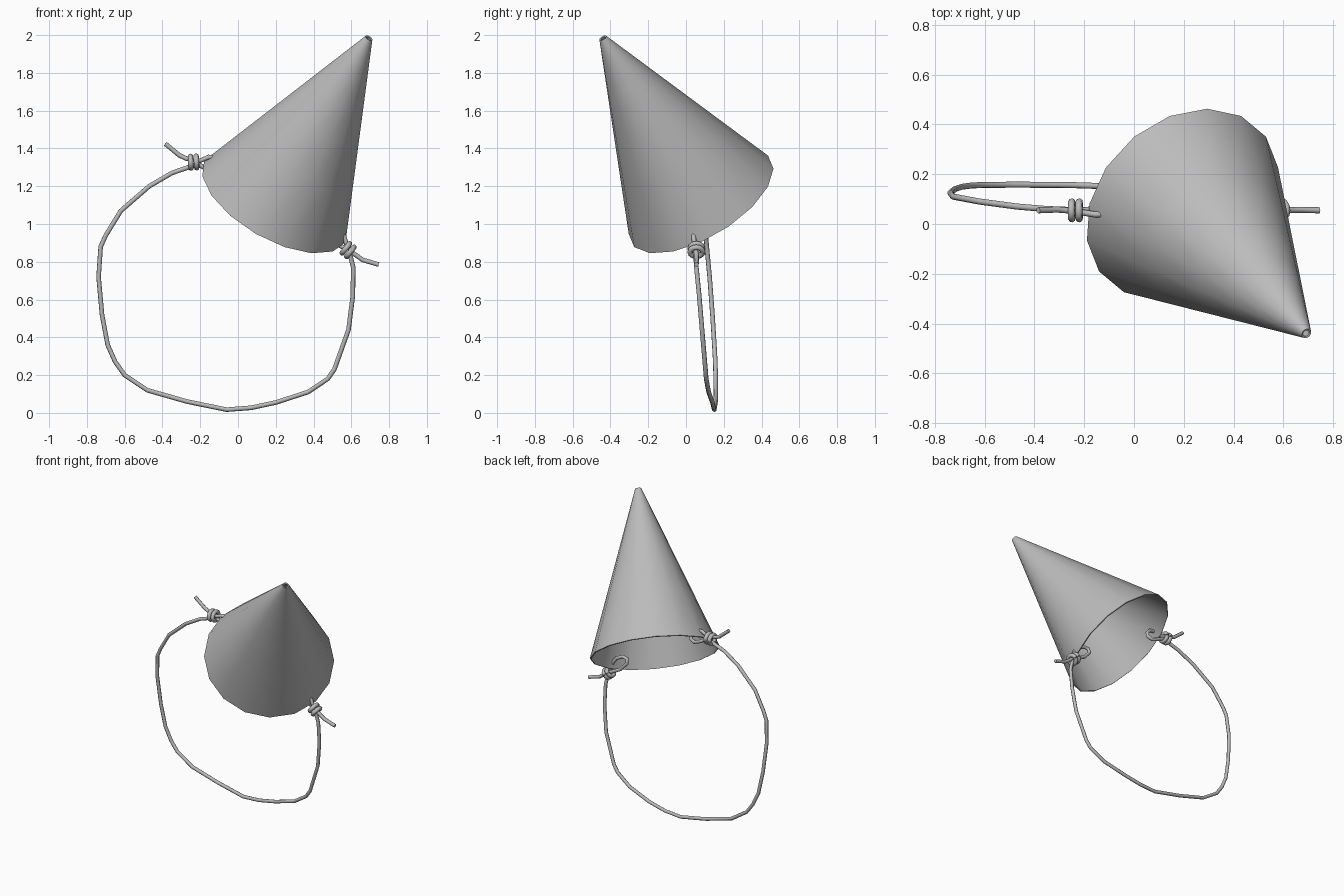
import bpy, bmesh, math
from mathutils import Matrix, Vector

if "Cube" in bpy.data.objects:
    bpy.data.objects.remove(bpy.data.objects["Cube"])

grey = bpy.data.materials.new("plain grey")
grey.diffuse_color = (0.5, 0.5, 0.5, 1)
grey.use_nodes = True
grey.node_tree.nodes["Principled BSDF"].inputs["Base Color"].default_value = grey.diffuse_color


def frame(origin, axis, side):
    """Matrix whose z follows axis and whose x leans towards side."""
    n = Vector(axis).normalized()
    u = Vector(side)
    u = (u - n * u.dot(n)).normalized()
    v = n.cross(u)
    m = Matrix((u, v, n)).transposed().to_4x4()
    m.translation = origin
    return m


def cord(name, points, radius=0.0122):
    """Thin cord swept along straight pieces."""
    cu = bpy.data.curves.new(name, 'CURVE')
    cu.dimensions = '3D'
    cu.bevel_depth = radius
    cu.bevel_resolution = 2
    cu.use_fill_caps = True
    sp = cu.splines.new('POLY')
    sp.points.add(len(points) - 1)
    for p, co in zip(sp.points, points):
        p.co = (*co, 1)
    sp.use_smooth = True
    ob = bpy.data.objects.new(name, cu)
    ob.data.materials.append(grey)
    bpy.context.collection.objects.link(ob)


# Leaning hollow cone of thin card, open at the rim and the tiny tip
base, tip = Vector((0.195, 0.08, 1.12)), Vector((0.693, -0.44, 1.985))
axis = tip - base
place = frame(base, axis, (0, 1, 0))
SIDES, R0, R1 = 16, 0.432, 0.021
bm = bmesh.new()
rings = []
for t in (0, 0.3, 0.52, 0.68, 0.8, 0.88, 0.94, 1):
    r = R0 + (R1 - R0) * t
    rings.append([bm.verts.new(place @ Vector((r * math.cos(a), r * math.sin(a), axis.length * t)))
                  for a in (k * math.tau / SIDES for k in range(SIDES))])
for lo, hi in zip(rings, rings[1:]):
    for k in range(SIDES):
        j = (k + 1) % SIDES
        bm.faces.new((lo[k], lo[j], hi[j], hi[k]))
me = bpy.data.meshes.new("hat_cone")
bm.to_mesh(me)
bm.free()
me.materials.append(grey)
hat = bpy.data.objects.new("hat_cone", me)
bpy.context.collection.objects.link(hat)
card = hat.modifiers.new("card", 'SOLIDIFY')
card.thickness = 0.008
card.offset = -1
bpy.context.view_layer.objects.active = hat
hat.select_set(True)
bpy.ops.object.modifier_apply(modifier="card")
bpy.ops.object.shade_smooth_by_angle(angle=math.radians(40))

# Long chin string hanging between the two knots
cord("chin_string", [
    (-0.22, 0.055, 1.315), (-0.35, 0.06, 1.27), (-0.47, 0.07, 1.20), (-0.62, 0.09, 1.07),
    (-0.70, 0.105, 0.94), (-0.727, 0.11, 0.88), (-0.738, 0.125, 0.72), (-0.72, 0.14, 0.52),
    (-0.69, 0.15, 0.36), (-0.65, 0.155, 0.27), (-0.60, 0.157, 0.20), (-0.48, 0.158, 0.12),
    (-0.27, 0.157, 0.06), (-0.06, 0.15, 0.017), (0.07, 0.147, 0.027), (0.20, 0.14, 0.055),
    (0.37, 0.12, 0.11), (0.475, 0.107, 0.18), (0.51, 0.103, 0.23), (0.585, 0.085, 0.44),
    (0.608, 0.07, 0.62), (0.61, 0.055, 0.77), (0.59, 0.05, 0.85)])

# Loops threaded through the hat wall and under the rim, ending in loose tails
cord("left_tail_loop", [
    (-0.385, 0.055, 1.425), (-0.31, 0.058, 1.363), (-0.27, 0.055, 1.345), (-0.20, 0.045, 1.335),
    (-0.155, 0.038, 1.355), (-0.11, 0.04, 1.35), (-0.08, 0.045, 1.32), (-0.075, 0.055, 1.285),
    (-0.11, 0.06, 1.27), (-0.15, 0.06, 1.285), (-0.21, 0.055, 1.315)])
cord("right_tail_loop", [
    (0.745, 0.055, 0.785), (0.66, 0.057, 0.81), (0.61, 0.055, 0.845), (0.575, 0.045, 0.89),
    (0.56, 0.04, 0.94), (0.53, 0.04, 0.975), (0.48, 0.042, 1.0), (0.445, 0.046, 0.995),
    (0.44, 0.052, 0.965), (0.49, 0.058, 0.91), (0.57, 0.06, 0.87)])


# Knots: two turns wound around the cords
def knot(name, centre, direction):
    d = Vector(direction).normalized()
    for i, side in enumerate((-1, 1)):
        m = frame(Vector(centre) + d * side * 0.015, d, (0, 1, 0))
        ring = [m @ Vector((0.034 * math.cos(a), 0.031 * math.sin(a), 0))
                for a in (k * math.tau / 12 for k in range(13))]
        cord(f"{name}_turn_{i + 1}", ring, 0.0145)


knot("left_knot", (-0.235, 0.055, 1.328), (1, 0, 0.05))
knot("right_knot", (0.583, 0.055, 0.862), (0.75, 0, -0.6))
